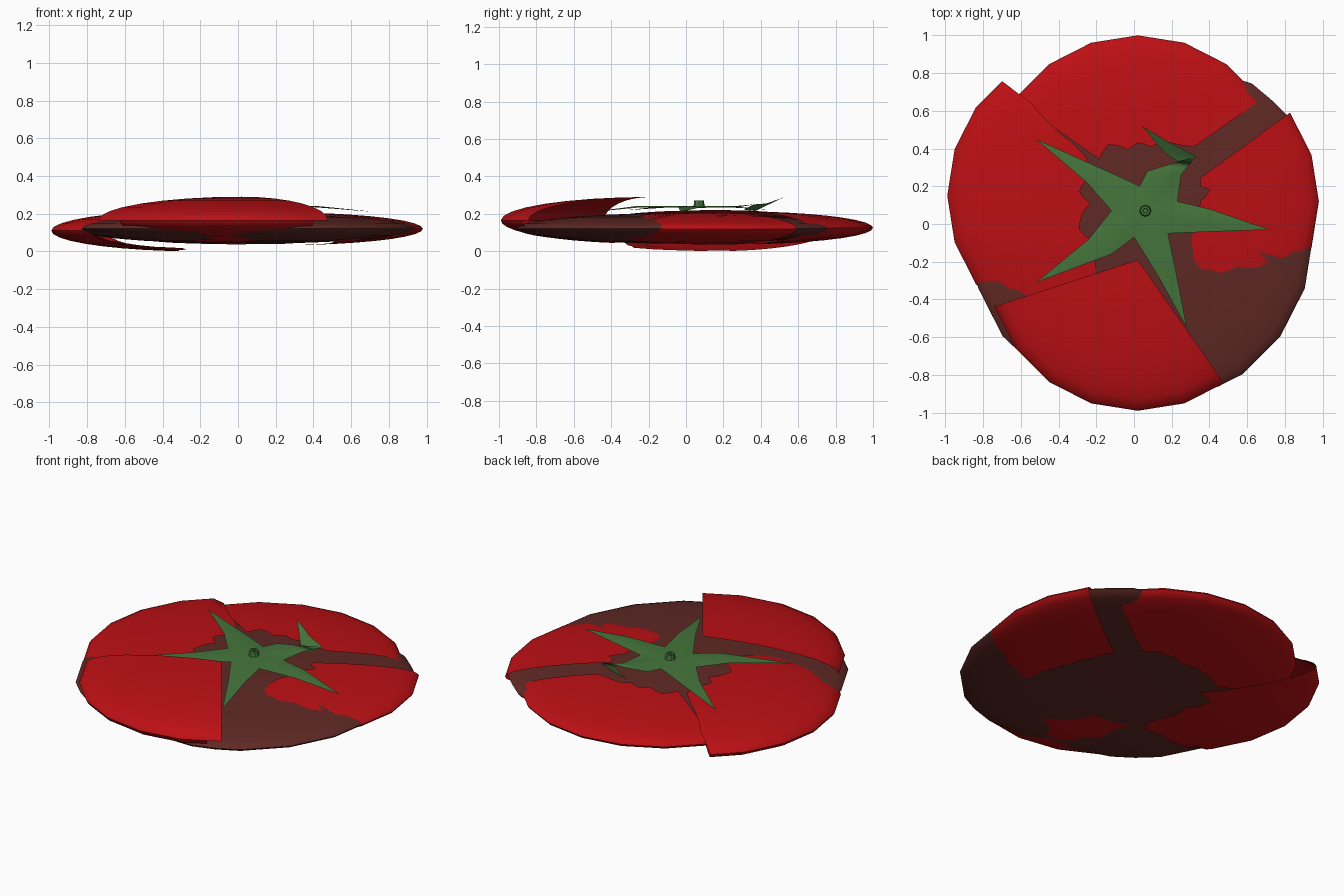
import bpy, bmesh, math

if "Cube" in bpy.data.objects:
    bpy.data.objects.remove(bpy.data.objects["Cube"])

SEG = math.radians(18)


def material(name, rgb):
    m = bpy.data.materials.new(name)
    m.diffuse_color = (*rgb, 1)
    m.use_nodes = True
    m.node_tree.nodes["Principled BSDF"].inputs["Base Color"].default_value = m.diffuse_color
    return m


RED = material("red skin", (0.50, 0.005, 0.007))
BROWN = material("dark flesh", (0.115, 0.022, 0.018))
GREEN = material("leaf green", (0.06, 0.18, 0.045))


def finish(bm, name, mat, angle=40):
    bmesh.ops.remove_doubles(bm, verts=bm.verts, dist=0.0008)
    me = bpy.data.meshes.new(name)
    bm.to_mesh(me)
    bm.free()
    me.materials.append(mat)
    ob = bpy.data.objects.new(name, me)
    bpy.context.collection.objects.link(ob)
    bpy.context.view_layer.objects.active = ob
    ob.select_set(True)
    bpy.ops.object.shade_smooth_by_angle(angle=math.radians(angle))
    ob.select_set(False)
    return ob


def rim(a, radius):
    """Radius of a 20-sided outline at angle a."""
    return radius * math.cos(SEG / 2) / math.cos(a % SEG - SEG / 2)


def interp(keys, a):
    for k, n in zip(keys, keys[1:]):
        if k[0] <= a <= n[0]:
            f = (a - k[0]) / (n[0] - k[0])
            return [k[i] + (n[i] - k[i]) * f for i in (1, 2)]
    return keys[-1][1:]


def sheet(bm, centre, h, sign, keys, rows=8):
    """Part of a flat dome; keys are (degrees, inner radius, outer radius)."""
    lo, hi = keys[0][0], keys[-1][0]
    angles = sorted({k[0] for k in keys} | {d for d in range(-360, 361, 9) if lo < d < hi})
    cols = []
    for d in angles:
        a = math.radians(d)
        rad = rim(a, 0.8)
        t0, t1 = [math.asin(min(r / rad, 1)) for r in interp(keys, d)]
        col = []
        for i in range(rows + 1):
            t = t0 + (t1 - t0) * i / rows
            r = rad * math.sin(t)
            col.append(bm.verts.new((centre[0] + r * math.cos(a), centre[1] + r * math.sin(a),
                                     centre[2] + sign * h * math.cos(t))))
        cols.append(col)
    for c, n in zip(cols, cols[1:]):
        for i in range(rows):
            quad = (c[i], c[i + 1], n[i + 1], n[i])
            bm.faces.new(quad if sign > 0 else quad[::-1])


def skin(name, centre, h, top, bottom):
    bm = bmesh.new()
    sheet(bm, centre, h, 1, top)
    sheet(bm, centre, h, -1, bottom)
    return finish(bm, name, RED)


# Four torn pieces of skin
skin("back_skin", (0.02, 0.20, 0.125), 0.09,
     [(35, .36, 1), (45, .31, 1), (60, .27, 1), (72, .22, 1), (90, .23, 1), (105, .2, 1),
      (125, .27, 1), (145, .25, 1)],
     [(35, .26, 1), (70, .22, 1), (105, .19, 1), (140, .28, 1), (164, .38, 1)])
skin("right_skin", (0.18, 0.12, 0.12), 0.088,
     [(-66, .33, .36), (-60, .25, .46), (-54, .22, .54), (-47, .2, .54), (-40, .2, .6),
      (-31, .17, .66), (-26, .17, 1), (0, .17, 1), (15, .23, 1), (25, .19, 1), (36, .21, 1)],
     [(-52, .54, .56), (-40, .40, .62), (-27, .3, .8), (0, .22, 1), (36, .2, 1)])
skin("left_skin", (-0.19, 0.15, 0.11), 0.11,
     [(107, .2, .21), (120, .1, .36), (125, .1, .51), (130, .1, 1), (165, .1, 1), (195, .07, 1),
      (222, .05, 1), (228, .12, .77), (240, .2, .65), (268, .25, .42)],
     [(130, .12, 1), (165, .2, 1), (198, .16, 1), (218, .15, 1), (224, .2, .7), (240, .25, .5),
      (256, .34, .44)])
skin("front_skin", (0.02, -0.19, 0.165), 0.125,
     [(198, 0, 1), (252, 0, 1), (305, 0, 1)],
     [(198, .32, .34), (212, .3, .6), (220, .28, 1), (240, .22, 1), (255, .2, 1), (275, .34, 1),
      (299, .55, 1)])

# Flattened inner flesh, bulging slightly towards the back right
bm = bmesh.new()
bmesh.ops.create_uvsphere(bm, u_segments=40, v_segments=20, radius=1)
for v in bm.verts:
    a = math.atan2(v.co.y, v.co.x)
    bulge = 0.10 * max(0, math.cos(2.5 * (a - 0.72))) if abs(a - 0.72) < 0.63 else 0
    dent = 0.07 * max(0, math.cos(2.5 * (a + 1.75))) if abs(a + 1.75) < 0.63 else 0
    r = rim(a, 0.91 + bulge - dent)
    v.co = (0.04 + v.co.x * r, -0.06 + v.co.y * r, 0.122 + v.co.z * 0.081)
finish(bm, "inner_flesh", BROWN)

# Leafy crown: each leaf runs from two shared valley points through two shoulders to a tip
CX, CY, CZ = 0.06, 0.07, 0.238
valleys = [(.23, .12), (.03, .2), (-.12, .07), (.0, -.07), (.18, -.05)]
leaves = [  # shoulder A, shoulder B, tip, tip height
    ((.22, .33), (.07, .28), (.33, .36), .245),
    ((-.03, .23), (-.25, .22), (-.52, .45), .222),
    ((-.24, -.08), (-.12, -.16), (-.52, -.31), .220),
    ((.13, -.28), (.22, -.24), (.28, -.55), .205),
    ((.42, -.04), (.40, .08), (.72, -.03), .210),
]
leaves[0] = ((.25, .26), (.07, .28), (.33, .36), .25)
bm = bmesh.new()
hub = bm.verts.new((CX, CY, CZ + .004))
vv = [bm.verts.new((x, y, CZ - .004)) for x, y in valleys]
for i, (sa, sb, tip, tz) in enumerate(leaves):
    a, b = vv[i - 1 if i > 1 else (0 if i == 0 else 1)], vv[i]
    a, b = (vv[0], vv[1]) if i == 0 else (vv[i], vv[(i + 1) % 5])
    s = bm.verts.new((*sa, CZ - .003))
    t = bm.verts.new((*sb, CZ - .003))
    mid = bm.verts.new(((sa[0] + sb[0]) / 2, (sa[1] + sb[1]) / 2, CZ + .004))
    e = bm.verts.new((*tip, tz))
    for f in ((hub, a, s, mid), (hub, mid, t, b), (mid, s, e), (mid, e, t)):
        bm.faces.new(f)
    if i == 0:
        # Curled end folding back and up
        k = bm.verts.new((.17, .37, .215))
        m = bm.verts.new((.27, .31, .222))
        q = bm.verts.new((.19, .43, .255))
        w = bm.verts.new((.04, .52, .287))
        for f in ((e, q, k), (e, k, m), (k, q, w)):
            bm.faces.new(f)
bmesh.ops.recalc_face_normals(bm, faces=bm.faces)
finish(bm, "leaf_crown", GREEN, 30)

# Short hollow stem
bm = bmesh.new()
rings = []
for r, z in ((.034, .232), (.028, .252), (.026, .272), (.014, .272), (.012, .255)):
    rings.append([bm.verts.new((CX + r * math.cos(i * math.pi / 4),
                                CY + r * math.sin(i * math.pi / 4), z)) for i in range(8)])
for p, q in zip(rings, rings[1:]):
    for i in range(8):
        j = (i + 1) % 8
        bm.faces.new((p[i], p[j], q[j], q[i]))
bm.faces.new(rings[-1])
finish(bm, "stem", GREEN)
